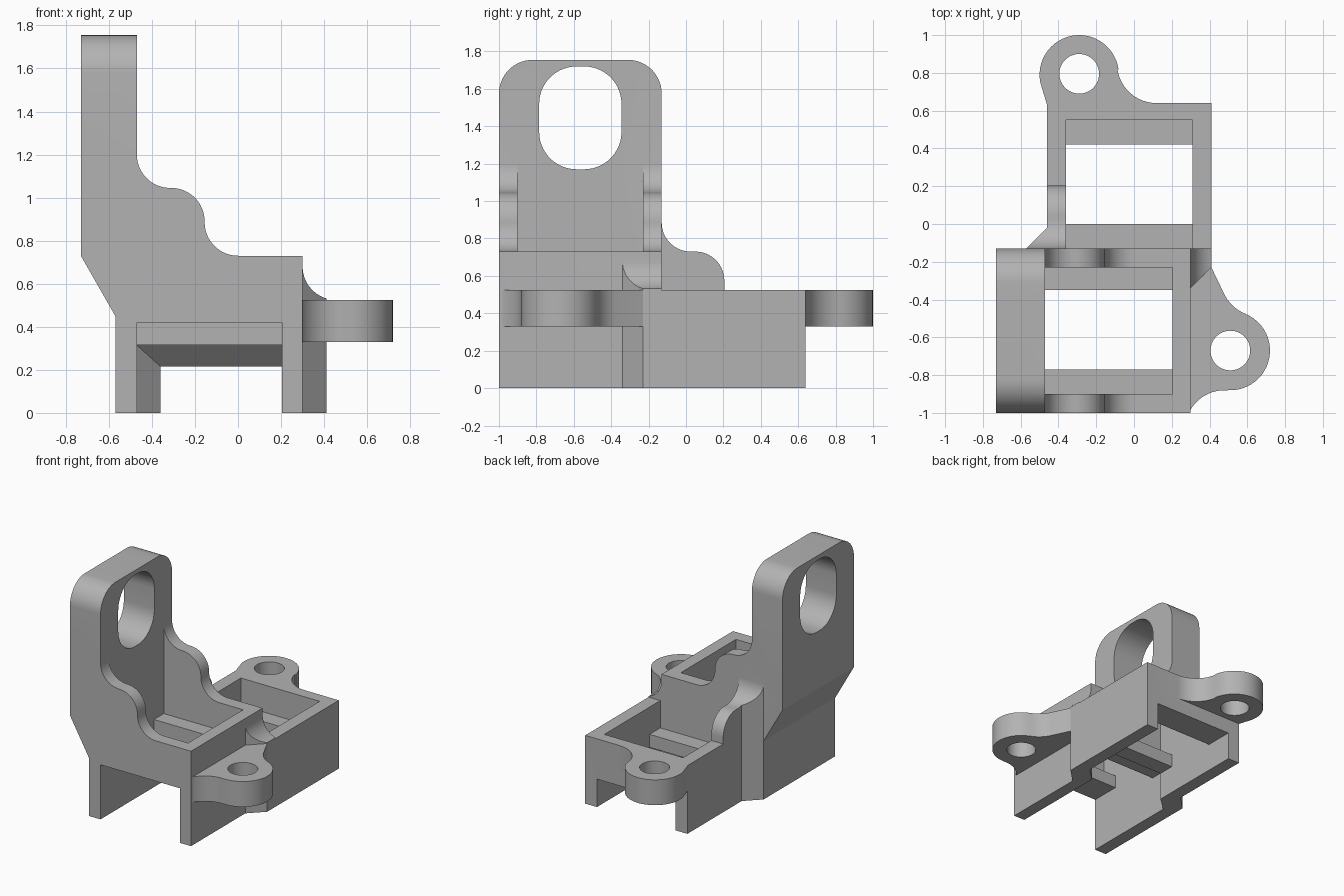
import bpy, bmesh
from math import cos, sin, radians
from mathutils import Vector

cube = bpy.data.objects.get("Cube")
if cube:
    bpy.data.objects.remove(cube, do_unlink=True)

grey = bpy.data.materials.new("plain grey")
grey.use_nodes = True
grey.diffuse_color = (0.45, 0.45, 0.45, 1)
grey.node_tree.nodes["Principled BSDF"].inputs["Base Color"].default_value = grey.diffuse_color


def arc(cx, cy, r, a, b):
    """Points on a circle from angle a to b in degrees."""
    n = max(3, round(abs(b - a) / 7))
    return [(cx + r * cos(radians(a + (b - a) * i / n)),
             cy + r * sin(radians(a + (b - a) * i / n))) for i in range(n + 1)]


def prism(name, points, axis, lo, hi):
    """Extrude a closed outline along the x, y or z axis."""
    place = {"x": lambda p, t: (t, p[0], p[1]),
             "y": lambda p, t: (p[0], t, p[1]),
             "z": lambda p, t: (p[0], p[1], t)}[axis]
    bm = bmesh.new()
    face = bm.faces.new([bm.verts.new(place(p, lo)) for p in points])
    moved = bmesh.ops.extrude_face_region(bm, geom=[face])["geom"]
    shift = Vector(place((0, 0), hi - lo))
    bmesh.ops.translate(bm, vec=shift, verts=[v for v in moved if isinstance(v, bmesh.types.BMVert)])
    bmesh.ops.recalc_face_normals(bm, faces=bm.faces)
    mesh = bpy.data.meshes.new(name)
    bm.to_mesh(mesh)
    bm.free()
    mesh.materials.append(grey)
    obj = bpy.data.objects.new(name, mesh)
    bpy.context.collection.objects.link(obj)
    return obj


def box(name, x0, x1, y0, y1, z0, z1):
    return prism(name, [(x0, y0), (x1, y0), (x1, y1), (x0, y1)], "z", z0, z1)


def combine(obj, tool, operation):
    """Apply a boolean and discard the tool."""
    mod = obj.modifiers.new("boolean", "BOOLEAN")
    mod.operation, mod.object, mod.solver = operation, tool, "EXACT"
    bpy.context.view_layer.update()
    result = bpy.data.meshes.new_from_object(obj.evaluated_get(bpy.context.evaluated_depsgraph_get()))
    obj.modifiers.clear()
    obj.data = result
    bpy.data.objects.remove(tool, do_unlink=True)
    return obj


# front housing with the stepped walls and tall upright
front_outline = ([(0.30, 0), (0.30, 0.73)] + arc(0, 0.885, 0.155, 270, 180)
                 + arc(-0.31, 0.89, 0.155, 0, 90) + arc(-0.315, 1.2, 0.155, 270, 180)
                 + [(-0.47, 1.755), (-0.73, 1.755), (-0.73, 0.73), (-0.57, 0.45), (-0.57, 0)])
bracket = prism("bracket_body", front_outline, "y", -1, -0.13)
rounded = ([(-1, -0.1), (-0.13, -0.1)] + arc(-0.31, 1.575, 0.18, 0, 90)
           + arc(-0.82, 1.575, 0.18, 90, 180))
combine(bracket, prism("upright_rounding", rounded, "x", -1, 1), "INTERSECT")

# rear housing, offset sideways by diagonal steps
rear = [(0.25, -0.34), (0.30, -0.34), (0.41, -0.23), (0.41, 0.64), (-0.46, 0.64),
        (-0.46, -0.02), (-0.57, -0.13), (-0.4, -0.3), (0.25, -0.3)]
combine(bracket, prism("rear_housing", rear, "z", 0, 0.525), "UNION")

# stepped shoulder on the rear housing side wall
shoulder = prism("shoulder", [(-0.2, 0.4), (-0.2, 0.885)] + arc(0.025, 0.885, 0.155, 180, 270)
                 + arc(0.05, 0.575, 0.155, 90, 0) + [(0.205, 0.4)], "x", -0.7, -0.36)
plan = [(-0.57, -0.13), (-0.46, -0.02), (-0.46, 0.3), (-0.3, 0.3), (-0.3, -0.25), (-0.57, -0.25)]
combine(shoulder, prism("shoulder_plan", plan, "z", 0.3, 1), "INTERSECT")
combine(bracket, shoulder, "UNION")

# concave fillet beside the front housing
fillet = prism("fillet", [(0.25, 0.45), (0.25, 0.68)] + arc(0.455, 0.68, 0.155, 180, 270)
               + [(0.455, 0.45)], "y", -0.34, -0.13)
plan = [(0.2, -0.34), (0.30, -0.34), (0.41, -0.23), (0.41, -0.13), (0.2, -0.13)]
combine(fillet, prism("fillet_plan", plan, "z", 0.3, 1), "INTERSECT")
combine(bracket, fillet, "UNION")

# mounting ears
side_ear = ([(0.25, -0.98), (0.295, -0.998)] + arc(0.48, -1.09, 0.21, 152, 86)
            + arc(0.51, -0.67, 0.21, -93, 67) + arc(0.667, -0.28, 0.21, 248, 208)
            + [(0.41, -0.23), (0.35, -0.2), (0.25, -0.25)])
rear_ear = ([(-0.46, 0.6), (0.12, 0.6)] + arc(0.12, 0.85, 0.21, 270, 189)
            + arc(-0.29, 0.79, 0.21, 8, 192) + [(-0.46, 0.63)])
for name, outline in (("side_ear", side_ear), ("rear_ear", rear_ear)):
    combine(bracket, prism(name, outline, "z", 0.33, 0.525), "UNION")

# pockets and through openings, leaving narrow ledges
combine(bracket, box("front_pocket", -0.47, 0.205, -0.9, -0.23, 0.52, 2), "DIFFERENCE")
combine(bracket, box("front_opening", -0.47, 0.205, -0.77, -0.35, -0.1, 2), "DIFFERENCE")
combine(bracket, box("rear_pocket", -0.36, 0.31, -0.13, 0.55, 0.315, 2), "DIFFERENCE")
combine(bracket, box("rear_opening", -0.36, 0.31, 0, 0.42, -0.1, 2), "DIFFERENCE")

# underside channel with a ramped roof
channel = prism("channel", [(-0.47, -1.1), (0.205, -1.1), (0.205, -0.23), (0.31, -0.13),
                            (0.31, 0.7), (-0.36, 0.7), (-0.36, -0.13), (-0.47, -0.23)],
                "z", -0.1, 0.6)
roof = [(-1.2, -0.2), (-1.2, 0.42), (-0.35, 0.42), (-0.35, 0.315), (-0.23, 0.315),
        (-0.13, 0.215), (0.8, 0.215), (0.8, -0.2)]
combine(channel, prism("channel_roof", roof, "x", -1, 1), "INTERSECT")
combine(bracket, channel, "DIFFERENCE")

# holes in the upright and the ears
slot = (arc(-0.545, 1.52, 0.2, 0, 90) + arc(-0.585, 1.52, 0.2, 90, 180)
        + arc(-0.585, 1.37, 0.2, 180, 270) + arc(-0.545, 1.37, 0.2, 270, 360))
combine(bracket, prism("upright_hole", slot, "x", -1, -0.4), "DIFFERENCE")
for x, y in ((0.51, -0.67), (-0.29, 0.795)):
    combine(bracket, prism("ear_hole", arc(x, y, 0.105, 0, 360)[:-1], "z", 0.2, 0.7), "DIFFERENCE")

# smooth curved faces, crisp edges
bpy.ops.object.select_all(action="DESELECT")
bracket.select_set(True)
bpy.context.view_layer.objects.active = bracket
bpy.ops.object.shade_smooth_by_angle(angle=radians(25))
